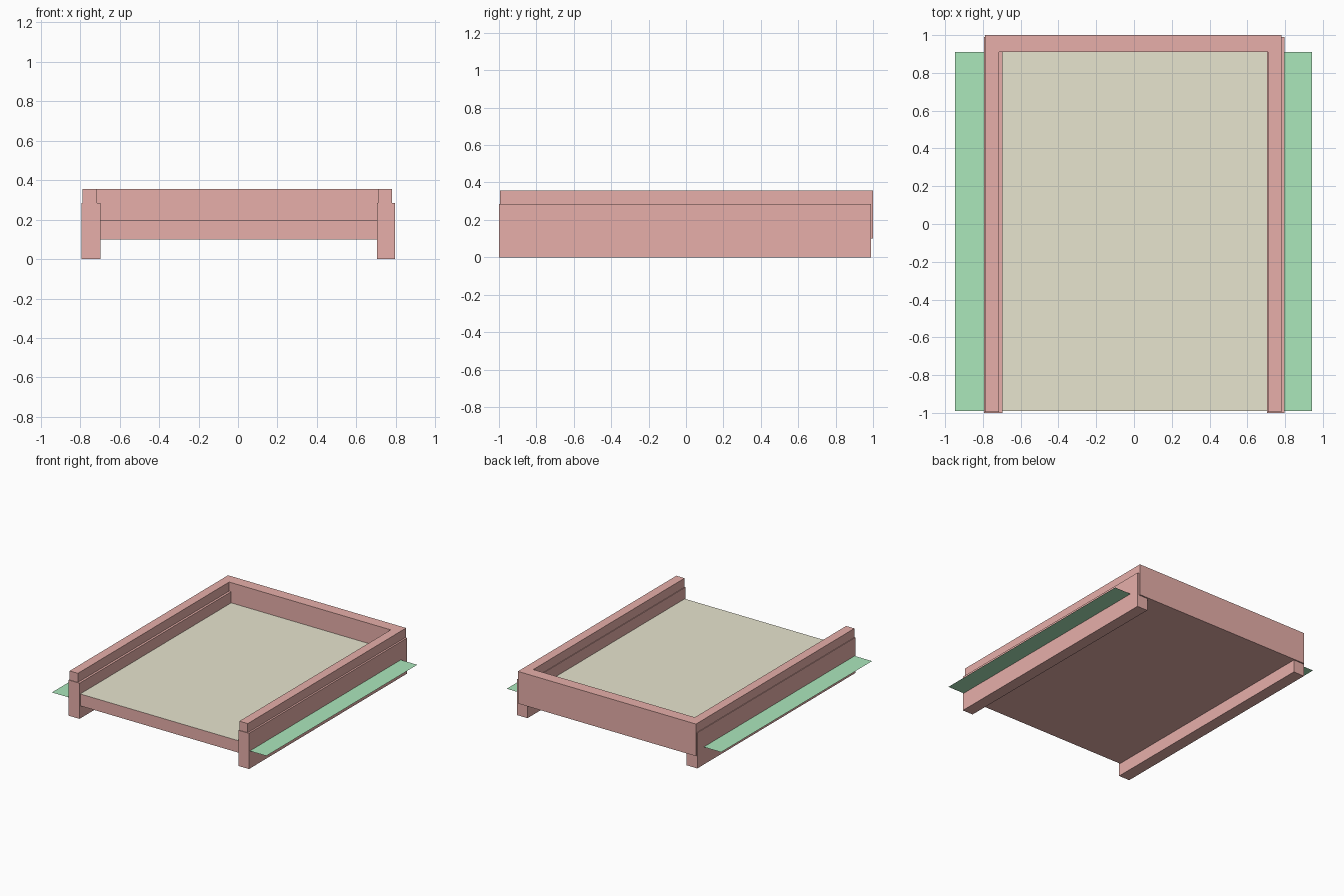
import bpy, bmesh

if "Cube" in bpy.data.objects:
    bpy.data.objects.remove(bpy.data.objects["Cube"])


def material(name, color):
    m = bpy.data.materials.new(name)
    m.diffuse_color = (*color, 1)
    m.use_nodes = True
    m.node_tree.nodes["Principled BSDF"].inputs["Base Color"].default_value = m.diffuse_color
    return m


red = material("red", (0.80, 0.43, 0.40))
sand = material("sand", (0.80, 0.78, 0.62))
green = material("green", (0.41, 0.80, 0.50))


def new_object(name, bm, mats):
    mesh = bpy.data.meshes.new(name)
    bm.to_mesh(mesh)
    bm.free()
    for m in mats:
        mesh.materials.append(m)
    obj = bpy.data.objects.new(name, mesh)
    bpy.context.collection.objects.link(obj)
    return obj


def fit(bm, x, y, z):
    # Stretch a unit primitive to the given min/max ranges
    for v in bm.verts:
        v.co = [(r[0] + r[1]) / 2 + c * (r[1] - r[0])
                for r, c in zip((x, y, z), v.co)]


def box(name, x, y, z, top=None):
    bm = bmesh.new()
    bmesh.ops.create_cube(bm, size=1)
    fit(bm, x, y, z)
    bm.normal_update()
    if top:
        for f in bm.faces:
            f.material_index = int(f.normal.z > 0.9)
    return new_object(name, bm, [red, top] if top else [red])


def sheet(name, x, y, z):
    bm = bmesh.new()
    bmesh.ops.create_grid(bm, x_segments=1, y_segments=1, size=0.5)
    fit(bm, x, y, (z, z))
    return new_object(name, bm, [green])


# Floor slab with a sand-coloured top
box("floor", (-0.70, 0.706), (-0.99, 0.915), (0.10, 0.195), top=sand)

# Back board
box("back_board", (-0.788, 0.782), (0.91, 1.0), (0.10, 0.356))

# Side walls, slimmer upper rails and flat outer ledges
for side, wall, rail, ledge in (
    ("left", (-0.793, -0.697), (-0.788, -0.715), (-0.947, -0.79)),
    ("right", (0.704, 0.797), (0.709, 0.782), (0.79, 0.943)),
):
    box(side + "_wall", wall, (-1.0, 0.99), (0, 0.284))
    box(side + "_rail", rail, (-0.995, 0.912), (0.28, 0.356))
    sheet(side + "_ledge", ledge, (-0.99, 0.91), 0.14)
